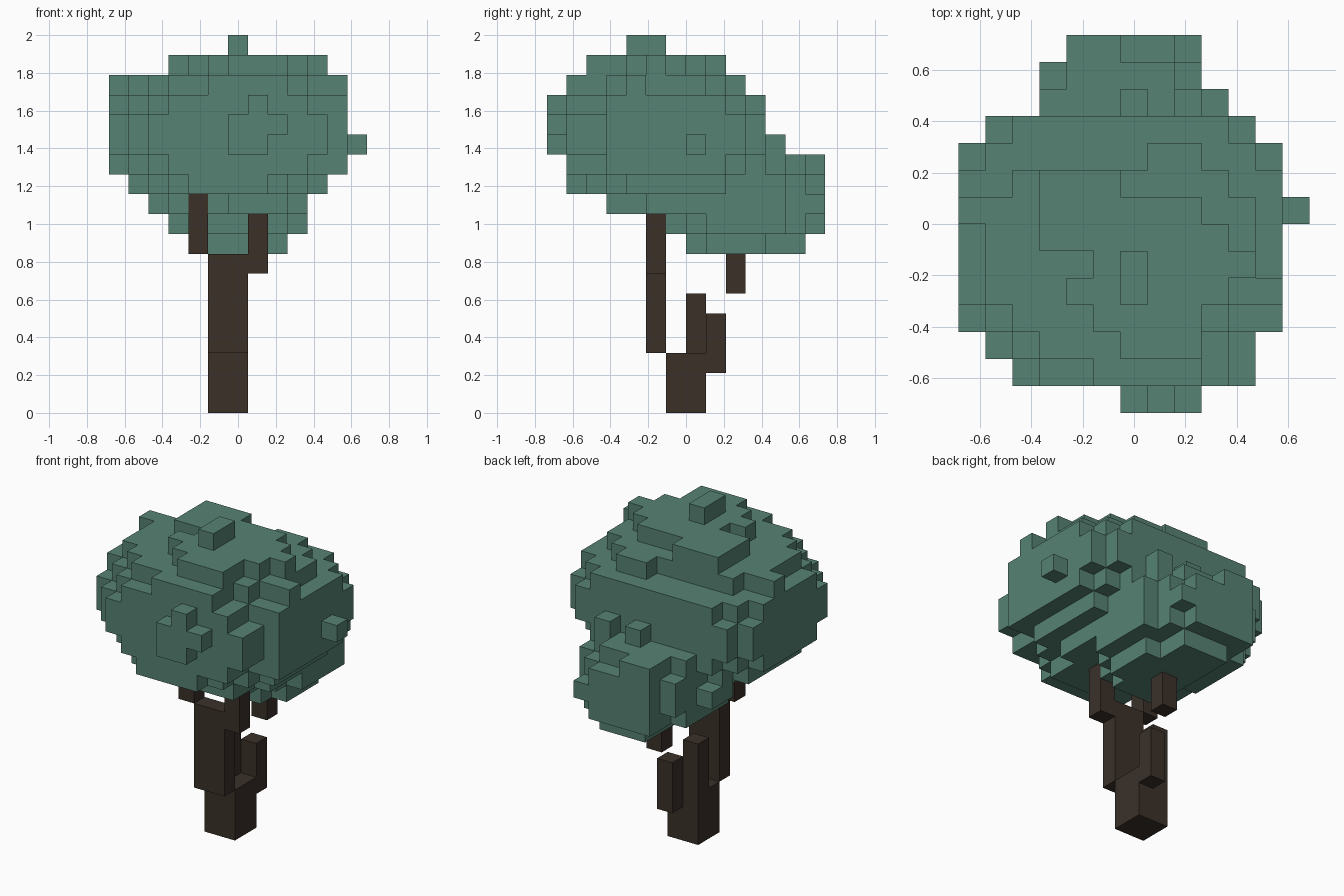
import bpy, bmesh

if "Cube" in bpy.data.objects:
    bpy.data.objects.remove(bpy.data.objects["Cube"])

U = 2 / 19                       # cube size: the tree is 19 cubes tall
OX, OY = -6.5 * U, -7 * U        # corner of the cube grid


def material(name, rgb):
    m = bpy.data.materials.new(name)
    m.diffuse_color = (*rgb, 1)
    m.use_nodes = True
    m.node_tree.nodes["Principled BSDF"].inputs["Base Color"].default_value = m.diffuse_color
    return m


def slab(cells, x0, x1, y0, y1, z0, z1, cut=0):
    """Fill an inclusive block of cubes, stepping off its four vertical corners."""
    for x in range(x0, x1 + 1):
        for y in range(y0, y1 + 1):
            if min(x - x0, x1 - x) + min(y - y0, y1 - y) >= cut:
                cells.update((x, y, z) for z in range(z0, z1 + 1))


def build(name, cells, mat):
    """Skin the cubes with their outer faces only, then merge flat areas."""
    bm = bmesh.new()
    verts = {}

    def vert(p):
        if p not in verts:
            verts[p] = bm.verts.new((OX + p[0] * U, OY + p[1] * U, p[2] * U))
        return verts[p]

    for c in sorted(cells):
        for axis in range(3):
            a, b = (axis + 1) % 3, (axis + 2) % 3
            for side in (0, 1):
                n = list(c)
                n[axis] += 2 * side - 1
                if tuple(n) in cells:
                    continue
                loop = []
                for da, db in ((0, 0), (1, 0), (1, 1), (0, 1)):
                    p = list(c)
                    p[axis] += side
                    p[a] += da
                    p[b] += db
                    loop.append(vert(tuple(p)))
                bm.faces.new(loop if side else loop[::-1])
    bmesh.ops.dissolve_limit(bm, angle_limit=0.01, verts=bm.verts[:], edges=bm.edges[:])
    bmesh.ops.triangulate(bm, faces=[f for f in bm.faces if len(f.verts) > 4])
    me = bpy.data.meshes.new(name)
    bm.to_mesh(me)
    bm.free()
    me.materials.append(mat)
    ob = bpy.data.objects.new(name, me)
    bpy.context.collection.objects.link(ob)


leaf = material("leaf green", (0.094, 0.225, 0.173))
bark = material("dark bark", (0.043, 0.030, 0.022))

# Trunk and branches
trunk = set()
slab(trunk, 5, 6, 6, 7, 0, 2)    # base
slab(trunk, 5, 6, 5, 5, 3, 7)    # upper trunk, leaning forward
slab(trunk, 4, 4, 5, 5, 8, 10)   # left fork
slab(trunk, 7, 7, 5, 5, 7, 9)    # right fork
slab(trunk, 5, 5, 7, 7, 3, 5)    # back branch
slab(trunk, 6, 6, 8, 8, 2, 4)
slab(trunk, 6, 6, 9, 9, 6, 7)
build("trunk", trunk, bark)

crown = set()
# Crown top
slab(crown, 6, 6, 4, 5, 18, 18)
slab(crown, 3, 8, 6, 7, 17, 17)
slab(crown, 3, 5, 8, 8, 17, 17)
slab(crown, 5, 9, 4, 6, 17, 17)
slab(crown, 10, 10, 5, 5, 17, 17)
slab(crown, 4, 4, 4, 4, 17, 17)
slab(crown, 5, 8, 3, 3, 17, 17)
slab(crown, 6, 8, 2, 2, 17, 17)
# Main crown, layer by layer
slab(crown, 1, 10, 3, 8, 16, 16, 1)
slab(crown, 3, 8, 2, 2, 16, 16)
slab(crown, 7, 8, 9, 9, 16, 16)
slab(crown, 0, 11, 2, 10, 15, 15, 2)
slab(crown, 0, 11, 2, 10, 13, 14, 1)
slab(crown, 0, 11, 2, 10, 12, 12, 2)
slab(crown, 11, 11, 3, 3, 12, 15)
slab(crown, 1, 10, 2, 10, 11, 11, 2)
slab(crown, 3, 9, 5, 10, 10, 10)
slab(crown, 2, 2, 9, 10, 10, 10)
slab(crown, 6, 8, 3, 4, 10, 10)
# Front bulge
slab(crown, 5, 8, 1, 1, 16, 16)
slab(crown, 3, 9, 1, 1, 12, 15)
slab(crown, 2, 10, 1, 1, 13, 14)
slab(crown, 4, 7, 1, 1, 11, 11)
slab(crown, 6, 7, 0, 0, 13, 14)
slab(crown, 7, 7, 0, 0, 15, 15)
slab(crown, 8, 8, 0, 0, 14, 14)
# Single stray tufts
slab(crown, 0, 0, 7, 7, 16, 16)
slab(crown, 11, 11, 4, 4, 16, 16)
slab(crown, 12, 12, 7, 7, 13, 13)
slab(crown, 6, 6, 11, 11, 13, 13)
slab(crown, 8, 8, 11, 11, 12, 13)
# Low back clump
slab(crown, 4, 7, 11, 12, 12, 12)
slab(crown, 4, 5, 13, 13, 12, 12)
slab(crown, 3, 3, 10, 11, 11, 12)
slab(crown, 3, 8, 9, 13, 10, 11, 1)
slab(crown, 8, 8, 13, 13, 10, 10)
slab(crown, 9, 9, 8, 11, 9, 11)
slab(crown, 3, 9, 7, 12, 9, 9, 1)
slab(crown, 4, 7, 13, 13, 9, 9)
slab(crown, 5, 7, 6, 6, 9, 9)
slab(crown, 5, 7, 7, 12, 8, 8)
slab(crown, 8, 8, 8, 10, 8, 8)
build("leaf_crown", crown - trunk, leaf)
